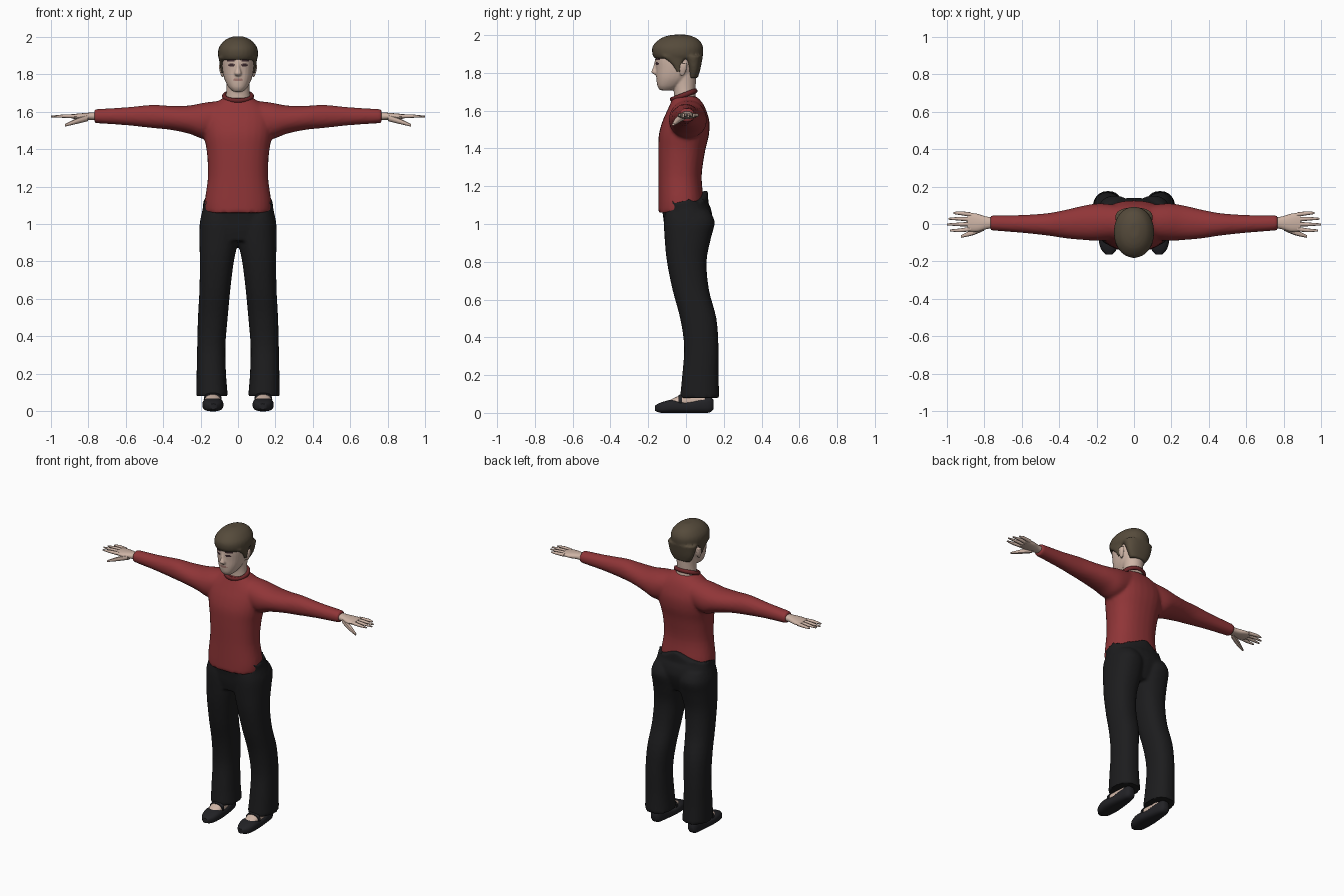
import bpy
import bmesh
from math import sin, cos, tau, copysign

if "Cube" in bpy.data.objects:
    bpy.data.objects.remove(bpy.data.objects["Cube"], do_unlink=True)


def material(name, r, g, b):
    mat = bpy.data.materials.new(name)
    mat.use_nodes = True
    mat.diffuse_color = (r, g, b, 1)
    shader = next(n for n in mat.node_tree.nodes if n.type == "BSDF_PRINCIPLED")
    shader.inputs["Base Color"].default_value = (r, g, b, 1)
    return mat


RED = material("shirt red", .28, .036, .039)
DARK_RED = material("collar red", .15, .02, .022)
BLACK = material("trouser black", .012, .012, .013)
SHOE = material("shoe black", .016, .016, .019)
SKIN = material("skin", .62, .46, .38)
HAIR = material("hair brown", .092, .07, .044)
EYE = material("eye dark", .05, .025, .03)
LIP = material("lip", .38, .2, .17)


def smooth_rows(rows, steps=4):
    """Catmull-Rom interpolation between measured sections."""
    result = []
    for i in range(len(rows) - 1):
        a, b = rows[max(i - 1, 0)], rows[i]
        c, d = rows[i + 1], rows[min(i + 2, len(rows) - 1)]
        for k in range(steps):
            t = k / steps
            result.append([
                q + t * (r - p) / 2 + t * t * (p - 2.5 * q + 2 * r - s / 2)
                + t ** 3 * (1.5 * (q - r) + (s - p) / 2)
                for p, q, r, s in zip(a, b, c, d)])
    return result + [rows[-1]]


def loft(bm, axis, rows, signs=(1,), power=2.3, sides=28):
    """Rounded tube; every row is (position, u min, u max, v min, v max)."""
    for sign in signs:
        rings = []
        for t, u0, u1, v0, v1 in smooth_rows(rows):
            ring = []
            for i in range(sides):
                c, s = cos(tau * i / sides), sin(tau * i / sides)
                u = (u0 + u1 + (u1 - u0) * copysign(abs(c) ** (2 / power), c)) / 2
                v = (v0 + v1 + (v1 - v0) * copysign(abs(s) ** (2 / power), s)) / 2
                x, y, z = {"x": (t, u, v), "y": (u, t, v), "z": (u, v, t)}[axis]
                ring.append(bm.verts.new((x * sign, y, z)))
            rings.append(ring)
        for low, high in zip(rings, rings[1:]):
            for i in range(sides):
                j = (i + 1) % sides
                bm.faces.new((low[i], low[j], high[j], high[i]))
        bm.faces.new(rings[0])
        bm.faces.new(rings[-1])


def sym(*rows):
    """Rows given as (z, half width, y front, y back)."""
    return [(z, -w, w, y0, y1) for z, w, y0, y1 in rows]


def finish(name, bm, mat, voxel=0, relax=3):
    bmesh.ops.recalc_face_normals(bm, faces=bm.faces)
    mesh = bpy.data.meshes.new(name)
    bm.to_mesh(mesh)
    bm.free()
    mesh.materials.append(mat)
    obj = bpy.data.objects.new(name, mesh)
    bpy.context.collection.objects.link(obj)
    if voxel:
        # Fuse the overlapping volumes into one skin
        remesh = obj.modifiers.new("fuse", "REMESH")
        remesh.mode = "VOXEL"
        remesh.voxel_size = voxel
        relaxer = obj.modifiers.new("relax", "SMOOTH")
        relaxer.iterations = relax
        bpy.context.view_layer.update()
        baked = obj.evaluated_get(bpy.context.evaluated_depsgraph_get())
        obj.data = bpy.data.meshes.new_from_object(baked)
        obj.modifiers.clear()
        obj.data.materials.clear()
        obj.data.materials.append(mat)
    bpy.ops.object.select_all(action="DESELECT")
    obj.select_set(True)
    bpy.context.view_layer.objects.active = obj
    bpy.ops.object.shade_smooth_by_angle(angle=.9)
    return obj


BOTH = (1, -1)

# Shirt: torso and sleeves
bm = bmesh.new()
loft(bm, "z", sym((1.06, .175, -.147, .09), (1.12, .178, -.147, .094),
                  (1.25, .161, -.146, .083), (1.38, .166, -.147, .1),
                  (1.47, .182, -.144, .121), (1.54, .19, -.126, .124),
                  (1.6, .178, -.1, .108), (1.645, .125, -.08, .085),
                  (1.675, .075, -.07, .055)))
loft(bm, "x", [(.08, -.08, .1, 1.48, 1.66), (.18, -.09, .11, 1.455, 1.648),
               (.26, -.086, .1, 1.482, 1.633), (.36, -.077, .077, 1.503, 1.631),
               (.46, -.062, .058, 1.513, 1.636), (.6, -.047, .048, 1.528, 1.623),
               (.768, -.034, .046, 1.539, 1.613)], BOTH, 2.1)
finish("shirt", bm, RED, .01)

# Collar: tilted band around the neck
bpy.ops.mesh.primitive_torus_add(major_radius=.066, minor_radius=.011,
                                 major_segments=32, minor_segments=8,
                                 location=(0, -.012, 1.682), rotation=(.36, 0, 0))
collar = bpy.context.object
collar.name = "collar"
collar.scale = (1.12, 1, 1.2)
collar.data.materials.append(DARK_RED)
collar.data.shade_smooth()

# Trousers: hips with a ragged waist, and two flared legs
bm = bmesh.new()
loft(bm, "z", sym((.91, .17, -.1, .1), (.97, .2, -.113, .125), (1.03, .2, -.12, .14),
                  (1.08, .189, -.128, .132), (1.115, .186, -.138, .116)))
for i, v in enumerate(v for v in bm.verts if v.co.z > 1.114):
    v.co.z += (0, .025, .008)[i % 3]
    if v.co.y > 0:
        v.co.z += .04 * max(0, 1 - abs(v.co.x) / .13)
loft(bm, "z", [(.08, .054, .222, -.032, .177), (.2, .064, .221, -.02, .172),
               (.35, .067, .218, -.01, .172), (.5, .055, .214, -.031, .161),
               (.65, .041, .206, -.071, .122), (.8, .022, .204, -.101, .109),
               (.92, -.002, .206, -.113, .131), (1.01, 0, .204, -.117, .152),
               (1.07, .02, .185, -.11, .125)], BOTH)
finish("trousers", bm, BLACK, .01, 2)

# Head: skull, neck, nose and ears
bm = bmesh.new()
loft(bm, "z", sym((1.708, .028, -.138, -.07), (1.73, .05, -.151, -.03),
                  (1.77, .071, -.157, .02), (1.82, .083, -.159, .055),
                  (1.88, .087, -.163, .07), (1.94, .08, -.15, .07),
                  (1.98, .045, -.1, .03)))
loft(bm, "z", sym((1.63, .075, -.062, .06), (1.69, .064, -.064, .05),
                  (1.74, .062, -.068, .052), (1.8, .066, -.07, .056)), power=2)
loft(bm, "z", sym((1.79, .012, -.166, -.14), (1.803, .019, -.183, -.14),
                  (1.83, .012, -.174, -.14), (1.865, .009, -.165, -.14)))
loft(bm, "z", [(1.785, .08, .088, -.03, -.01), (1.82, .08, .099, -.034, .004),
               (1.85, .08, .102, -.03, .006)], BOTH)
head = finish("head", bm, SKIN, .005)
head.data.materials.append(EYE)
head.data.materials.append(LIP)
for face in head.data.polygons:
    x, y, z = face.center
    x = abs(x)
    if y < -.1 and face.normal.y < -.2:
        eye = ((x - .035) / .018) ** 2 + ((z - 1.85) / .007) ** 2 < 1
        brow = .017 < x < .058 and abs(z - 1.872) < .0035
        if eye or brow:
            face.material_index = 1
        elif (x / .026) ** 2 + ((z - 1.771) / .007) ** 2 < 1:
            face.material_index = 2

# Hair: crown with fringe, nape and sideburns
bm = bmesh.new()
loft(bm, "z", sym((1.875, .099, -.165, .085), (1.9, .107, -.178, .09),
                  (1.94, .103, -.177, .09), (1.975, .078, -.145, .068),
                  (1.993, .05, -.11, .035), (2.002, .025, -.07, .005)), power=2.1)
loft(bm, "z", sym((1.772, .06, .012, .062), (1.82, .085, .008, .076),
                  (1.89, .102, -.02, .09)))
loft(bm, "z", [(1.805, .07, .09, -.05, -.025), (1.845, .07, .097, -.075, -.02),
               (1.89, .07, .103, -.13, 0)], BOTH)
finish("hair", bm, HAIR, .008, 2)

for side, sign in (("left", 1), ("right", -1)):
    # Hand: palm, four fingers and a thumb
    bm = bmesh.new()
    loft(bm, "x", [(.74, -.02, .034, 1.553, 1.599), (.79, -.028, .04, 1.556, 1.595),
                   (.84, -.042, .055, 1.557, 1.591), (.89, -.037, .06, 1.564, 1.586)],
         (sign,), sides=16)
    for base, tip, end in ((.05, .058, .963), (.024, .028, .99),
                           (.0, -.002, 1), (-.026, -.034, .983)):
        loft(bm, "x", [(.87, base - .012, base + .012, 1.564, 1.586),
                       (.93, tip - .01, tip + .01, 1.567, 1.585),
                       (end, tip - .005, tip + .005, 1.57, 1.578)], (sign,), sides=8)
    loft(bm, "x", [(.8, -.035, 0, 1.55, 1.585), (.86, -.06, -.028, 1.535, 1.565),
                   (.925, -.074, -.06, 1.52, 1.533)], (sign,), sides=8)
    finish(side + "_hand", bm, SKIN)

    # Foot and ankle
    bm = bmesh.new()
    loft(bm, "y", [(-.1, .105, .165, .02, .06), (-.05, .092, .178, .02, .085),
                   (.01, .095, .175, .02, .105), (.1, .105, .17, .02, .1)], (sign,))
    loft(bm, "z", [(.05, .1, .17, .02, .11), (.14, .1, .17, .02, .1)], (sign,))
    finish(side + "_foot", bm, SKIN)

    # Slip-on shoe with an instep strap
    bm = bmesh.new()
    loft(bm, "y", [(-.163, .115, .15, .01, .04), (-.13, .09, .178, 0, .056),
                   (-.07, .078, .19, 0, .07), (0, .084, .186, 0, .06),
                   (.07, .092, .18, 0, .075), (.125, .103, .172, .002, .085),
                   (.145, .118, .158, .02, .07)], (sign,), 2.8)
    loft(bm, "y", [(-.04, .087, .183, .03, .094), (-.022, .087, .183, .03, .1)], (sign,))
    finish(side + "_shoe", bm, SHOE)
